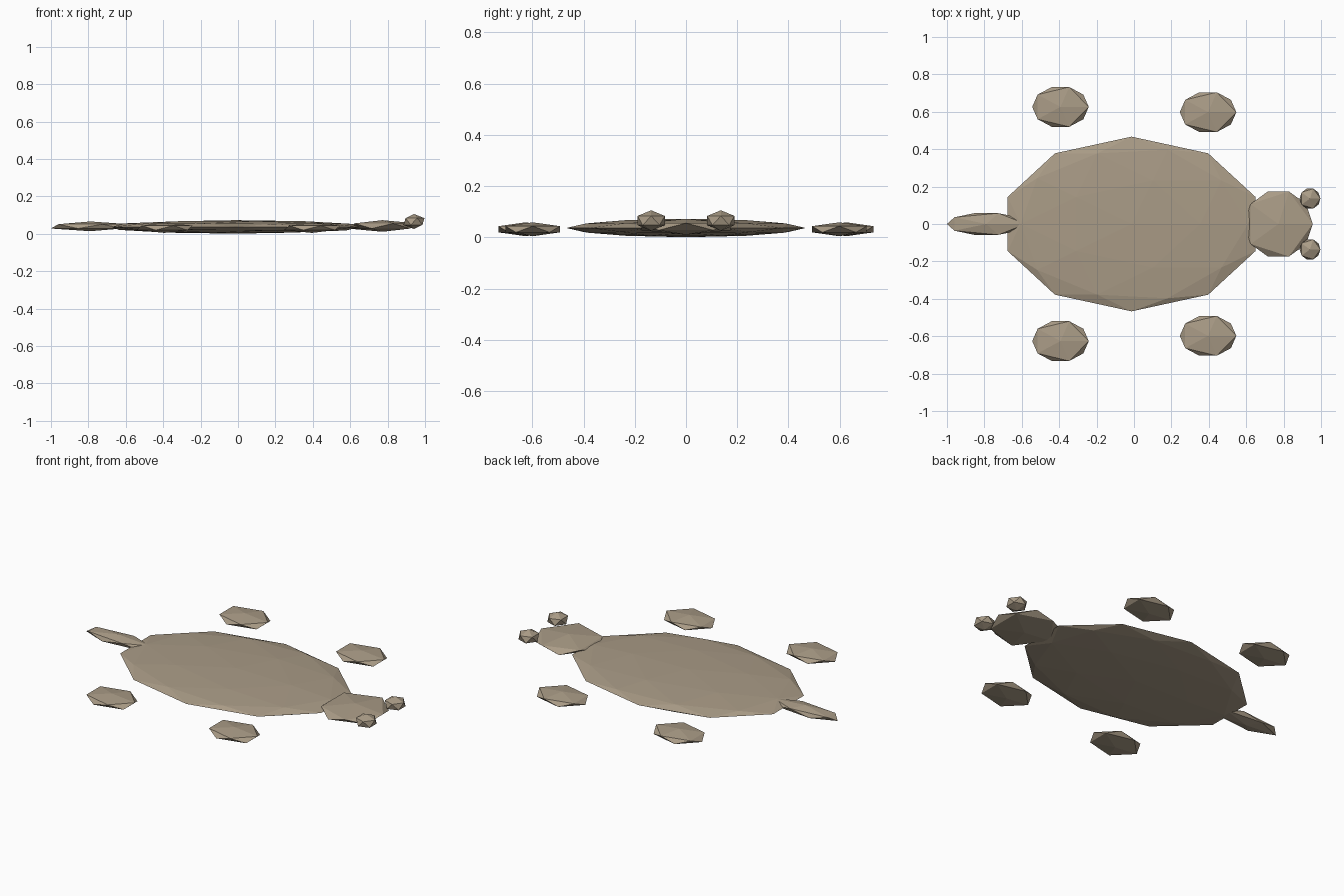
import bpy

if "Cube" in bpy.data.objects:
    bpy.data.objects.remove(bpy.data.objects["Cube"])

mat = bpy.data.materials.new("tan_skin")
mat.diffuse_color = (0.40, 0.33, 0.24, 1)
mat.use_nodes = True
mat.node_tree.nodes["Principled BSDF"].inputs["Base Color"].default_value = mat.diffuse_color


def blob(name, center, radii, subdivisions=1):
    """Flat-shaded icosphere squashed to the given radii."""
    bpy.ops.mesh.primitive_ico_sphere_add(subdivisions=subdivisions, radius=1, location=center)
    ob = bpy.context.object
    ob.name = name
    ob.scale = radii
    bpy.ops.object.transform_apply(location=False, rotation=False, scale=True)
    ob.data.materials.append(mat)
    return ob


# flattened shell, head and tail along the centre line
blob("body", (-0.013, 0, 0.037), (0.697, 0.467, 0.036), 2)
blob("head", (0.772, 0, 0.042), (0.205, 0.204, 0.031))
blob("tail", (-0.79, 0, 0.040), (0.235, 0.068, 0.026))

# paired parts on both sides
for side, s in (("left", 1), ("right", -1)):
    blob("eye_" + side, (0.941, s * 0.136, 0.066), (0.0625, 0.0625, 0.040))
    blob("front_foot_" + side, (0.396, s * 0.598, 0.032), (0.169, 0.125, 0.027))
    blob("hind_foot_" + side, (-0.393, s * 0.626, 0.032), (0.169, 0.125, 0.027))
